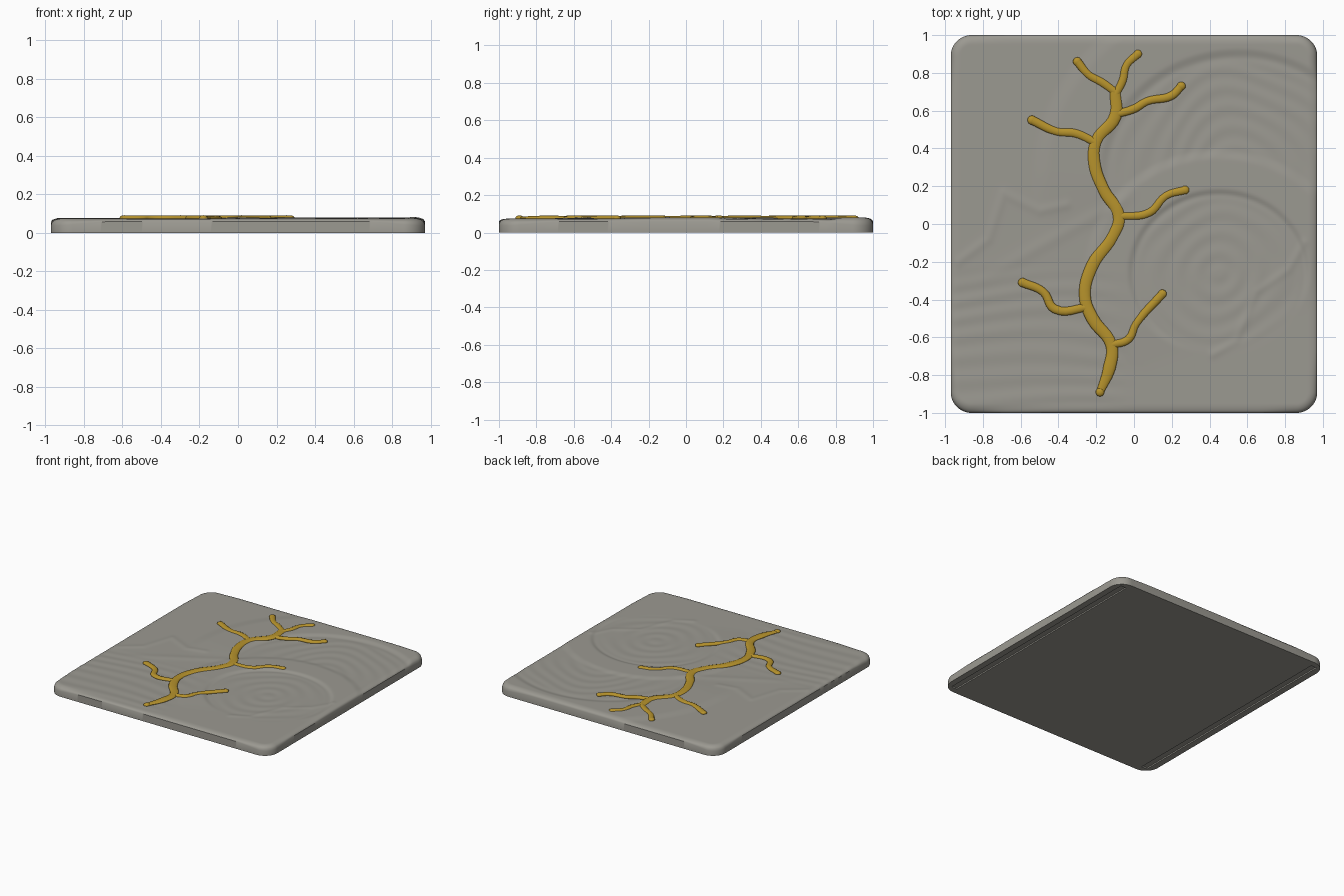
import bpy, bmesh
from math import sin, cos, exp, hypot, sqrt, radians, atan2
from mathutils import Vector

cube = bpy.data.objects.get("Cube")
if cube:
    bpy.data.objects.remove(cube, do_unlink=True)

HX, HY, CORNER, RIM = 0.97, 1.0, 0.11, 0.05


def material(name, rgb):
    m = bpy.data.materials.new(name)
    m.use_nodes = True
    m.diffuse_color = (*rgb, 1)
    m.node_tree.nodes["Principled BSDF"].inputs["Base Color"].default_value = (*rgb, 1)
    return m


stone = material("grey stone", (0.33, 0.32, 0.285))
gold = material("gold", (0.47, 0.29, 0.025))


def step(a, b, t):
    t = min(max((t - a) / (b - a), 0), 1)
    return t * t * (3 - 2 * t)


def seam(x, y, path):
    """Distance from a point to a broken line."""
    best = 9
    p = Vector((x, y))
    for a, b in zip(path, path[1:]):
        a, b = Vector(a), Vector(b)
        t = min(max((p - a).dot(b - a) / (b - a).length_squared, 0), 1)
        best = min(best, (p - a.lerp(b, t)).length)
    return best


LEFT_SEAM = [(-0.93, -0.2), (-0.77, -0.08), (-0.69, 0.16), (-0.5, 0.07), (-0.36, 0.1)]
RIGHT_SEAM = [(0.9, -0.1), (0.82, -0.24), (0.65, -0.36), (0.54, -0.62), (0.42, -0.69)]


def bowl(x, y, cx, cy, rx, ry, bottom):
    """Sunken rippled basin with a raised lip that slopes off outside."""
    u, v = (x - cx) / rx, (y - cy) / ry
    d = hypot(u, v)
    upper = step(bottom, bottom + 0.7, v - 0.4 * u)
    h = 0.006 * step(1.5, 1.36, d) * step(0.93, 1.02, d) * upper
    ripple = sin(62 * d * ry + 2.2 * sin(5 * x + 3 * y) + 1.2 * sin(11 * x))
    h += step(1.0, 0.8, d) * (0.0011 * ripple - 0.001)
    return h - 0.003 * exp(-((d - 0.95) / 0.045) ** 2) * upper, d


def relief(x, y):
    far, d1 = bowl(x, y, 0.55, 0.25, 0.73, 0.67, -0.3)
    near, d2 = bowl(x, y, 0.45, -0.26, 0.48, 0.44, -0.9)
    mask = step(1.35, 1.5, d2) * step(-0.1, 0.25, y + 0.1 * x)
    h = near + far * mask
    # wavy bands at the lower left and a smooth ridge across the middle
    band = step(-0.15, -0.4, y) * step(0.05, -0.25, x)
    h += band * 0.0012 * sin(60 * y + 2 * sin(4 * x) + 1.5 * sin(7 * y - 3 * x))
    ridge = y + 0.12 - 0.55 * (x + 0.5)
    h += 0.003 * exp(-(ridge / 0.04) ** 2) * step(-0.9, -0.5, x) * step(0.05, -0.1, x)
    h += 0.003 * exp(-(seam(x, y, LEFT_SEAM) / 0.025) ** 2)
    h += 0.003 * exp(-(seam(x, y, RIGHT_SEAM) / 0.022) ** 2)
    return 0.074 + h


def surface(u, v):
    """Map a square to a rounded rectangle and raise the carved top."""
    x, y = (t * (1 + 0.2 * (1 - t * t)) for t in (u, v))
    x, y = x * HX, y * HY
    ox, oy = abs(x) - (HX - CORNER), abs(y) - (HY - CORNER)
    if ox > 0 and oy > 0:
        k = max(ox, oy) / hypot(ox, oy)
        ox, oy = ox * k, oy * k
        x = (HX - CORNER + ox) * (1 if x > 0 else -1)
        y = (HY - CORNER + oy) * (1 if y > 0 else -1)
    inside = CORNER - (hypot(ox, oy) if ox > 0 and oy > 0 else max(ox, oy))
    edge = 0.058 - 0.022 * step(0.65, 1.0, min(abs(x), abs(y)))
    t = min(max(inside / RIM, 0), 1)
    return x, y, edge + (relief(x, y) - edge) * sqrt(1 - (1 - t) ** 2)


# Stone slab: carved top, straight wall, flat base
bm = bmesh.new()
bmesh.ops.create_grid(bm, x_segments=230, y_segments=230, size=1)
for vert in bm.verts:
    vert.co = surface(vert.co.x, vert.co.y)
rim = [e for e in bm.edges if e.is_boundary]
wall = bmesh.ops.extrude_edge_only(bm, edges=rim)["geom"]
for vert in (g for g in wall if isinstance(g, bmesh.types.BMVert)):
    vert.co.z = 0
base_edges = [g for g in wall if isinstance(g, bmesh.types.BMEdge) and g.is_boundary]
bmesh.ops.contextual_create(bm, geom=base_edges)
bmesh.ops.recalc_face_normals(bm, faces=bm.faces)
mesh = bpy.data.meshes.new("stone_slab")
bm.to_mesh(mesh)
bm.free()
mesh.materials.append(stone)
slab = bpy.data.objects.new("stone_slab", mesh)
bpy.context.collection.objects.link(slab)
bpy.context.view_layer.objects.active = slab

# Two long shallow slots in the base
for side in (-1, 1):
    bpy.ops.mesh.primitive_cube_add(size=1, location=(side * 0.895, 0, 0))
    cutter = bpy.context.object
    cutter.name = "slot_cutter"
    cutter.scale = (0.05, 1.9, 0.02)
    cutter.hide_render = True
    cutter.data.materials.append(stone)
    bpy.context.view_layer.objects.active = slab
    mod = slab.modifiers.new("slot", "BOOLEAN")
    mod.operation, mod.solver, mod.object = "DIFFERENCE", "EXACT", cutter
    bpy.ops.object.modifier_apply(modifier=mod.name)
    bpy.data.objects.remove(cutter, do_unlink=True)

bpy.ops.object.select_all(action="DESELECT")
slab.select_set(True)
bpy.ops.object.shade_smooth_by_angle(angle=radians(35))

# Gold vein: one trunk with seven branches, as flattened tubes
VEINS = {
    "trunk": (0.033, [(-0.18, -0.89), (-0.13, -0.76), (-0.12, -0.64), (-0.22, -0.5),
                      (-0.26, -0.38), (-0.22, -0.22), (-0.11, -0.06), (-0.08, 0.04),
                      (-0.16, 0.18), (-0.21, 0.32), (-0.2, 0.44), (-0.1, 0.57),
                      (-0.1, 0.7)]),
    "branch_low_right": (0.022, [(-0.12, -0.64), (-0.03, -0.61), (0.01, -0.53), (0.15, -0.37)]),
    "branch_low_left": (0.023, [(-0.24, -0.44), (-0.42, -0.45), (-0.48, -0.36), (-0.59, -0.31)]),
    "branch_middle": (0.022, [(-0.08, 0.04), (0.08, 0.06), (0.17, 0.15), (0.27, 0.18)]),
    "branch_high_left": (0.023, [(-0.2, 0.43), (-0.31, 0.48), (-0.41, 0.49), (-0.54, 0.55)]),
    "branch_high_right": (0.022, [(-0.1, 0.58), (0.0, 0.61), (0.07, 0.65), (0.2, 0.68), (0.25, 0.73)]),
    "tip_left": (0.022, [(-0.1, 0.7), (-0.17, 0.75), (-0.24, 0.79), (-0.3, 0.86)]),
    "tip_right": (0.022, [(-0.1, 0.68), (-0.06, 0.76), (-0.04, 0.84), (0.02, 0.9)]),
}
for name, (width, points) in VEINS.items():
    curve = bpy.data.curves.new(name, "CURVE")
    curve.dimensions = "3D"
    curve.bevel_depth = width
    curve.bevel_resolution = 3
    curve.resolution_u = 6
    curve.use_fill_caps = True
    spline = curve.splines.new("BEZIER")
    spline.bezier_points.add(len(points) - 1)
    for i, (bp, (x, y)) in enumerate(zip(spline.bezier_points, points)):
        bp.co = (x, y, 0)
        bp.handle_left_type = bp.handle_right_type = "AUTO"
        bp.radius = 1 if i % 2 else 0.92
    if name == "trunk":
        spline.bezier_points[0].radius = 0.6
    curve.materials.append(gold)
    vein = bpy.data.objects.new("gold_" + name, curve)
    vein.location.z = 0.077
    vein.scale.z = 0.014 / width
    bpy.context.collection.objects.link(vein)
    # Rounded tip at the free end
    tip = points[0] if name == "trunk" else points[-1]
    size = width * (0.7 if name == "trunk" else 1.05)
    bpy.ops.mesh.primitive_uv_sphere_add(segments=16, ring_count=8, radius=1,
                                         location=(*tip, 0.077))
    end = bpy.context.object
    end.name = "gold_" + name + "_end"
    end.scale = (size, size, 0.014)
    end.data.materials.append(gold)
    bpy.ops.object.shade_smooth()
